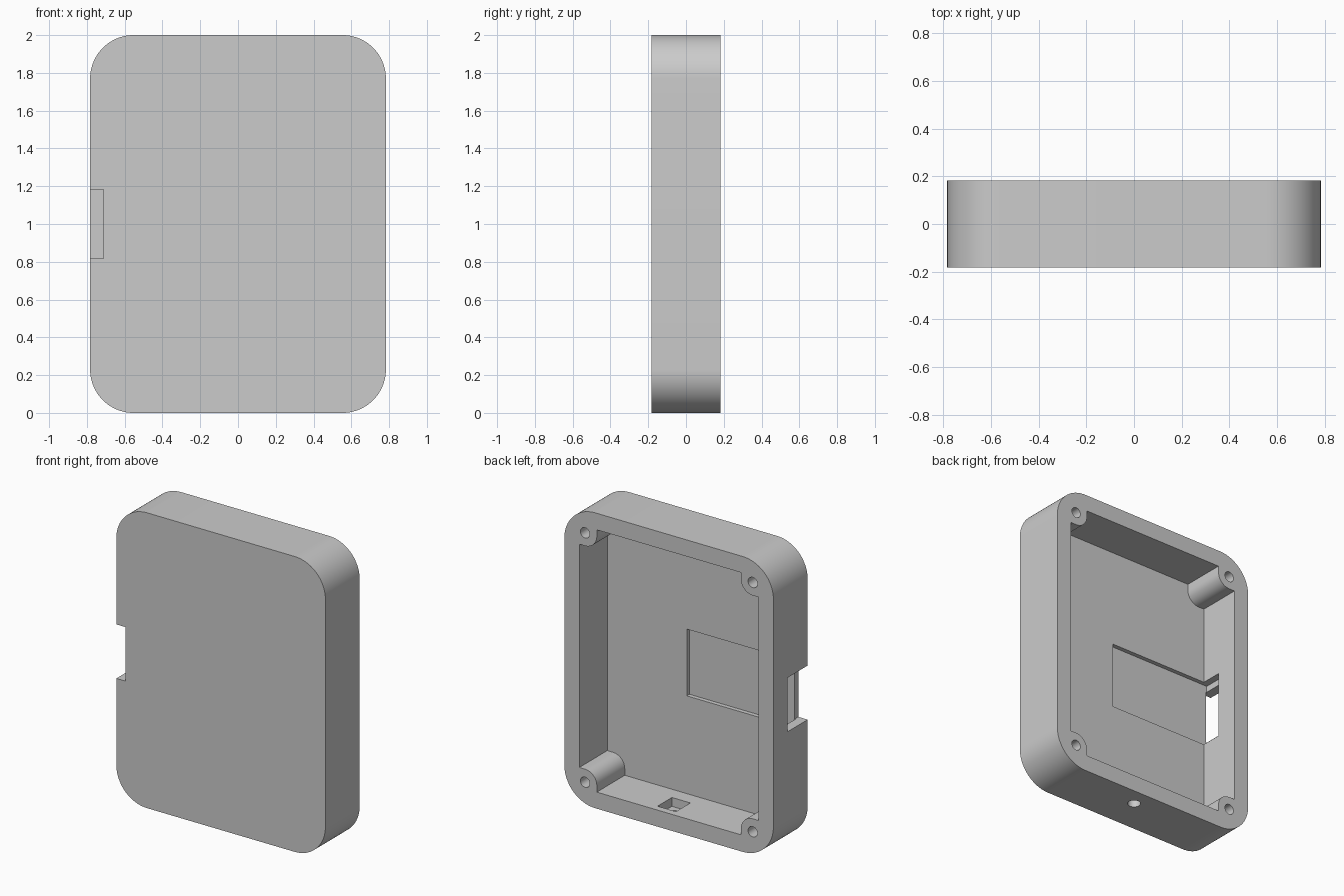
import bpy, bmesh, math

cube = bpy.data.objects.get("Cube")
if cube:
    bpy.data.objects.remove(cube, do_unlink=True)

HALF_W, HALF_H, HALF_D = 0.783, 1.0, 0.183
CORNER = 0.23
WALL = 0.112
FLOOR_Y = -0.116
HOLE_X, HOLE_Z, BOSS_R = 0.628, 0.844, 0.088
RECESS_Y = -0.145
SLOT_Y = 0.03

grey = bpy.data.materials.new("plain grey")
grey.use_nodes = True
grey.diffuse_color = (0.6, 0.6, 0.6, 1)
grey.node_tree.nodes["Principled BSDF"].inputs["Base Color"].default_value = grey.diffuse_color


def arc(cx, cz, r, start, end, steps):
    """Points along an arc, angles in degrees."""
    angles = [math.radians(start + (end - start) * i / steps) for i in range(steps + 1)]
    return [(cx + r * math.cos(a), cz + r * math.sin(a)) for a in angles]


def prism(name, outline, low, high, axis="Y"):
    """Extrude an outline: (x, z) along Y or (x, y) along Z."""
    bm = bmesh.new()
    place = (lambda p: (p[0], low, p[1])) if axis == "Y" else (lambda p: (p[0], p[1], low))
    face = bm.faces.new([bm.verts.new(place(p)) for p in outline])
    moved = bmesh.ops.extrude_face_region(bm, geom=[face])["geom"]
    step = (0, high - low, 0) if axis == "Y" else (0, 0, high - low)
    bmesh.ops.translate(bm, vec=step, verts=[v for v in moved if isinstance(v, bmesh.types.BMVert)])
    bmesh.ops.recalc_face_normals(bm, faces=bm.faces)
    mesh = bpy.data.meshes.new(name)
    bm.to_mesh(mesh)
    bm.free()
    mesh.materials.append(grey)
    obj = bpy.data.objects.new(name, mesh)
    bpy.context.collection.objects.link(obj)
    return obj


def block(name, x0, x1, y0, y1, z0, z1):
    return prism(name, [(x0, z0), (x1, z0), (x1, z1), (x0, z1)], y0, y1)


def four_corners(corner):
    """Mirror the upper +x corner, listed from +x side to top, around the outline."""
    return (corner + [(-x, z) for x, z in reversed(corner)]
            + [(-x, -z) for x, z in corner] + [(x, -z) for x, z in reversed(corner)])


# Rounded case body, lifted to the ground after cutting
body = prism("case_body", four_corners(
    arc(HALF_W - CORNER, HALF_H - CORNER, CORNER, 0, 90, 20)), -HALF_D, HALF_D)

# Open cavity whose corners leave rounded screw bosses
inner_x, inner_z = HALF_W - WALL, HALF_H - WALL
boss_corner = ([(inner_x, HOLE_Z - BOSS_R)]
               + arc(HOLE_X, HOLE_Z, BOSS_R, 270, 180, 12)
               + [(HOLE_X - BOSS_R, inner_z)])
cutters = [prism("cavity_cutter", four_corners(boss_corner), FLOOR_Y, 0.3)]

# Screw holes in the bosses
for sx in (1, -1):
    for sz in (1, -1):
        ring = arc(sx * HOLE_X, sz * HOLE_Z, 0.035, 0, 360, 24)[:-1]
        cutters.append(prism("screw_hole_cutter", ring, -0.08, 0.3))

# Shallow floor recess running into the side wall, and the outer connector notch
cutters.append(block("recess_cutter", -0.718, 0.075, RECESS_Y, SLOT_Y - 0.005, -0.226, 0.226))
cutters.append(block("notch_cutter", -0.9, -0.713, -0.3, SLOT_Y, -0.183, 0.183))

# Square pocket inside the lower wall with a round hole through it
cutters.append(block("pocket_cutter", -0.02, 0.118, -0.018, 0.136, -0.948, -0.8))
cutters.append(prism("button_hole_cutter",
                     arc(0.049, 0.059, 0.041, 0, 360, 24)[:-1], -1.1, -0.9, axis="Z"))

bpy.ops.object.select_all(action="DESELECT")
body.select_set(True)
bpy.context.view_layer.objects.active = body
for cutter in cutters:
    mod = body.modifiers.new(cutter.name, "BOOLEAN")
    mod.operation = "DIFFERENCE"
    mod.solver = "EXACT"
    mod.object = cutter
    bpy.ops.object.modifier_apply(modifier=mod.name)
for cutter in cutters:
    bpy.data.objects.remove(cutter, do_unlink=True)

# Stand on the ground and smooth the rounded walls
for v in body.data.vertices:
    v.co.z += HALF_H
bpy.ops.object.shade_smooth_by_angle(angle=math.radians(30))
